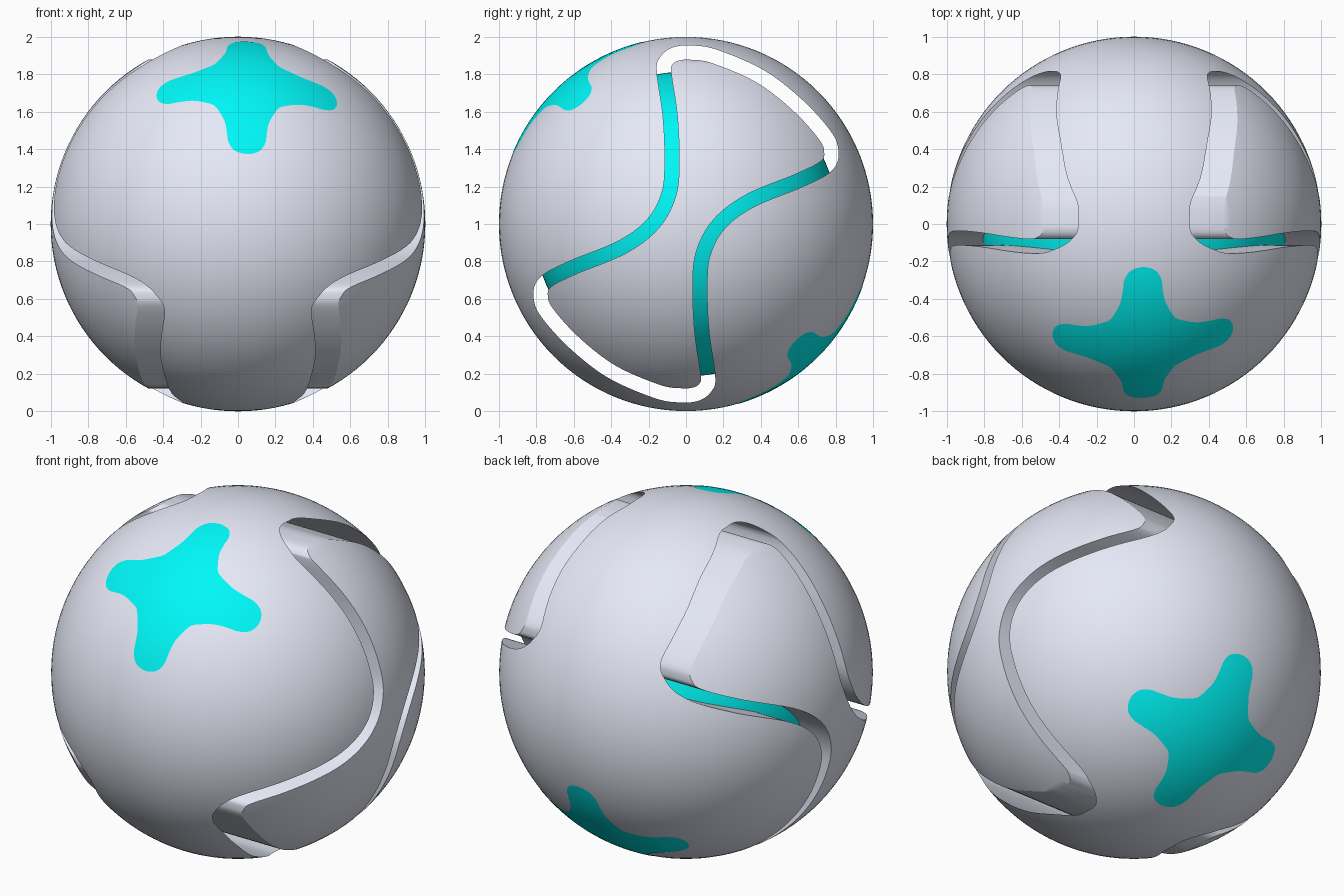
import bpy, bmesh, math
from mathutils import Vector

if "Cube" in bpy.data.objects:
    bpy.data.objects.remove(bpy.data.objects["Cube"])

CENTRE = Vector((0, 0, 1))
GAP = 0.038  # half width of the groove


def material(name, rgb):
    m = bpy.data.materials.new(name)
    m.diffuse_color = (*rgb, 1)
    m.use_nodes = True
    m.node_tree.nodes["Principled BSDF"].inputs["Base Color"].default_value = m.diffuse_color
    return m


cyan = material("cyan", (0.0, 0.93, 0.93))
shell = material("pale_blue_grey", (0.79, 0.82, 0.93))


def closed_spline(pts, steps):
    """Closed Catmull-Rom curve through 2D points."""
    pts = [Vector(p) for p in pts]
    n, out = len(pts), []
    for i in range(n):
        a, b, c, d = (pts[(i + k) % n] for k in (-1, 0, 1, 2))
        for s in range(steps):
            t = s / steps
            out.append(0.5 * (2 * b + (c - a) * t + (2 * a - 5 * b + 4 * c - d) * t * t
                              + (3 * b - a - 3 * c + d) * t ** 3))
    return out


def offset(line, d):
    """Parallel curve, dropping points that fold over in tight corners."""
    out, n = [], len(line)
    for i, p in enumerate(line):
        t = (line[(i + 1) % n] - line[i - 1]).normalized()
        q = p + Vector((-t.y, t.x)) * d
        if min((q - o).length for o in line) > abs(d) * 0.985:
            out.append(q)
    return out


def add_mesh(name, bm, mat=None):
    bmesh.ops.recalc_face_normals(bm, faces=bm.faces)
    me = bpy.data.meshes.new(name)
    bm.to_mesh(me)
    bm.free()
    ob = bpy.data.objects.new(name, me)
    bpy.context.collection.objects.link(ob)
    if mat:
        me.materials.append(mat)
    return ob


def smooth(ob):
    bpy.ops.object.select_all(action='DESELECT')
    ob.select_set(True)
    bpy.context.view_layer.objects.active = ob
    bpy.ops.object.shade_smooth_by_angle(angle=math.radians(30))


def ball(name, r, mat):
    bm = bmesh.new()
    bmesh.ops.create_uvsphere(bm, u_segments=128, v_segments=64, radius=r)
    bmesh.ops.translate(bm, vec=CENTRE, verts=bm.verts)
    return add_mesh(name, bm, mat)


def prism(name, contour):
    """Solid with a (y, z - 1) outline, running along x."""
    bm = bmesh.new()
    a, b = ([bm.verts.new((x, p.x, p.y + 1)) for p in contour] for x in (-1.2, 1.2))
    n = len(contour)
    bm.faces.new(a)
    bm.faces.new(b[::-1])
    for i in range(n):
        k = (i + 1) % n
        bm.faces.new((a[i], b[i], b[k], a[k]))
    return add_mesh(name, bm)


def cut_ball(name, contour, operation):
    ob = ball(name, 1.0, shell)
    cutter = prism("cutter", contour)
    mod = ob.modifiers.new("cut", 'BOOLEAN')
    mod.operation, mod.solver, mod.object = operation, 'EXACT', cutter
    bpy.context.view_layer.objects.active = ob
    bpy.ops.object.modifier_apply(modifier="cut")
    bpy.data.objects.remove(cutter)
    smooth(ob)


# Hourglass groove centre line in (y, z - 1); second half is the first turned 180 degrees
half = [(-.118, .813), (-.105, .872), (-.055, .909), (.03, .916), (.155, .895),
        (.396, .79), (.595, .637), (.742, .475), (.777, .385), (.75, .31),
        (.61, .235), (.34, .123), (.175, -.003), (.09, -.165), (.075, -.35), (.085, -.58)]
line = closed_spline(half + [(-a, -b) for a, b in half], 8)

# Two grey parts on either side of the groove
cut_ball("outer_shell", offset(line, GAP), 'DIFFERENCE')
cut_ball("centre_block", offset(line, -GAP), 'INTERSECT')

# Cyan core seen at the bottom of the groove
smooth(ball("inner_core", 0.815, cyan))

# Four-armed patch outline: one arm side, reflected and turned four times
side = [(.463, .065), (.415, .098), (.36, .106), (.29, .118), (.22, .148)]
arm = [(a, -b) for a, b in reversed(side)] + [(.482, 0)] + side + [(.175, .175)]
outline = []
for c, s in ((1, 0), (0, 1), (-1, 0), (0, -1)):
    outline += [(c * a - s * b, (s * a + c * b) * .955) for a, b in arm]
outline = closed_spline(outline, 4)


def patch(name, x0, elev, side_sign):
    """Star patch lying on the ball; side_sign 1 = front top, -1 = back bottom."""
    ce, se = math.cos(math.radians(elev)), math.sin(math.radians(elev))

    def on_ball(u, v):
        x = u + x0
        w = math.sqrt(1.0015 ** 2 - x * x - v * v)
        return Vector((x, side_sign * (v * se - w * ce), side_sign * (v * ce + w * se))) + CENTRE

    bm = bmesh.new()
    mid = bm.verts.new(on_ball(0, 0))
    m, prev = len(outline), None
    for j in range(1, 13):
        cur = [bm.verts.new(on_ball(p.x * j / 12, p.y * j / 12)) for p in outline]
        for i in range(m):
            k = (i + 1) % m
            bm.faces.new((prev[i], cur[i], cur[k], prev[k]) if prev else (mid, cur[i], cur[k]))
        prev = cur
    ob = add_mesh(name, bm, cyan)
    f = ob.data.polygons[0]
    if f.normal.dot(f.center - CENTRE) < 0:  # face outwards
        ob.data.flip_normals()
    smooth(ob)


patch("front_star_patch", 0.047, 49.3, 1)
patch("back_star_patch", 0.04, 46.5, -1)
